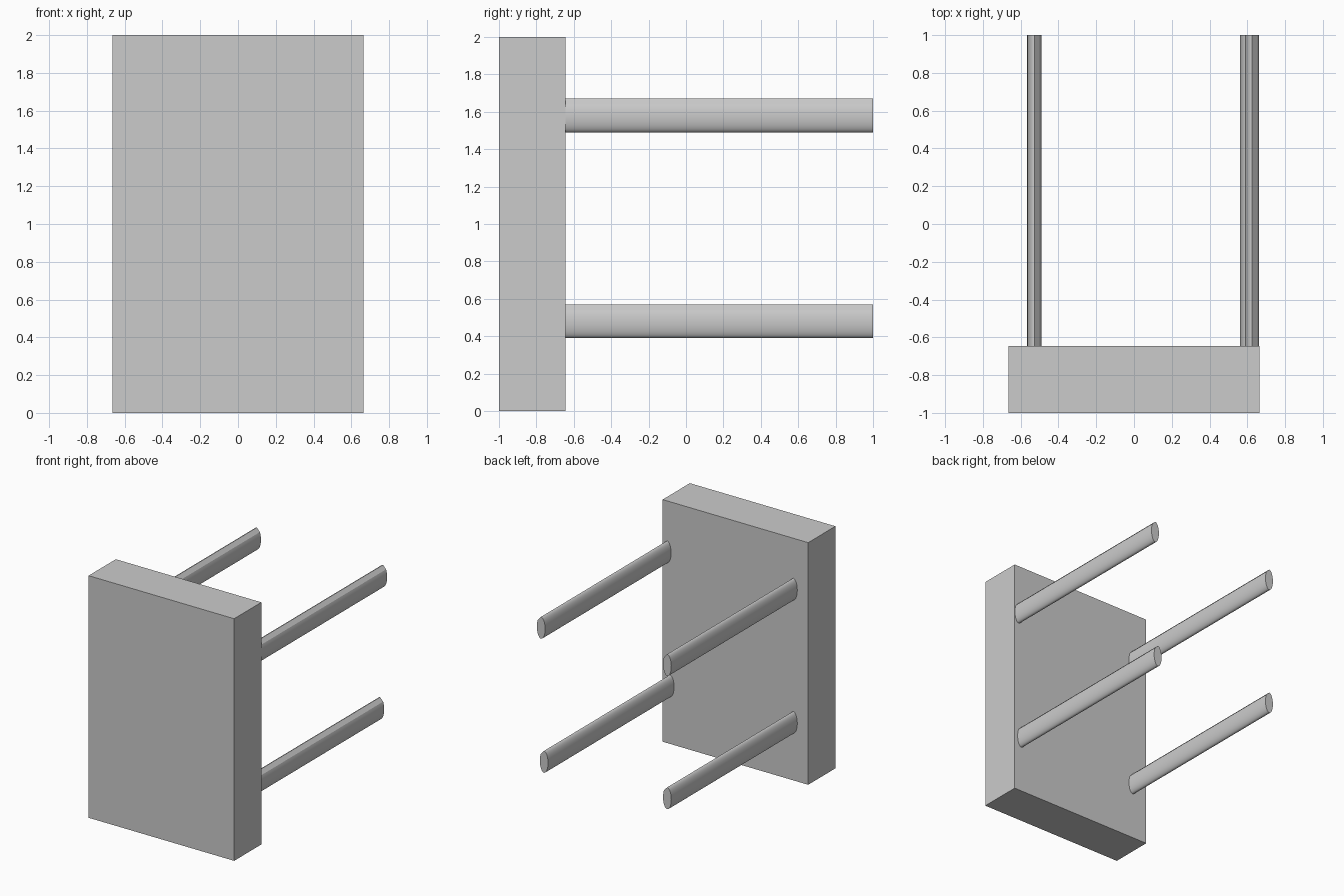
import bpy, bmesh
from math import radians, sin, cos

if "Cube" in bpy.data.objects:
    bpy.data.objects.remove(bpy.data.objects["Cube"])


def make_object(name, bm):
    bmesh.ops.recalc_face_normals(bm, faces=bm.faces)
    mesh = bpy.data.meshes.new(name)
    bm.to_mesh(mesh)
    bm.free()
    obj = bpy.data.objects.new(name, mesh)
    bpy.context.collection.objects.link(obj)
    return obj


def slab(name, lo, hi):
    bm = bmesh.new()
    bmesh.ops.create_cube(bm, size=1)
    for v in bm.verts:
        v.co = [(a + b) / 2 + c * (b - a) for a, b, c in zip(lo, hi, v.co)]
    return make_object(name, bm)


def rod(name, x, z, rx=0.0375, rz=0.09, y0=-0.66, y1=1.0):
    # Oval section with one flat strip on its upper right side
    angles = [radians(90 + i * 312 / 36) for i in range(37)]
    bm = bmesh.new()
    ring = [bm.verts.new((x + rx * cos(a), y0, z + rz * sin(a))) for a in angles]
    cap = bm.faces.new(ring)
    out = bmesh.ops.extrude_face_region(bm, geom=[cap], use_keep_orig=True)
    moved = [g for g in out["geom"] if isinstance(g, bmesh.types.BMVert)]
    bmesh.ops.translate(bm, verts=moved, vec=(0, y1 - y0, 0))
    obj = make_object(name, bm)
    bpy.ops.object.select_all(action='DESELECT')
    obj.select_set(True)
    bpy.context.view_layer.objects.active = obj
    bpy.ops.object.shade_smooth_by_angle(angle=radians(25))
    return obj


# Upright panel
slab("panel", (-0.665, -1.0, 0.0), (0.665, -0.645, 2.0))

# Four rods reaching back from the panel
rod("upper_left_rod", -0.528, 1.58)
rod("lower_left_rod", -0.528, 0.48)
rod("upper_right_rod", 0.625, 1.58)
rod("lower_right_rod", 0.598, 0.48)
